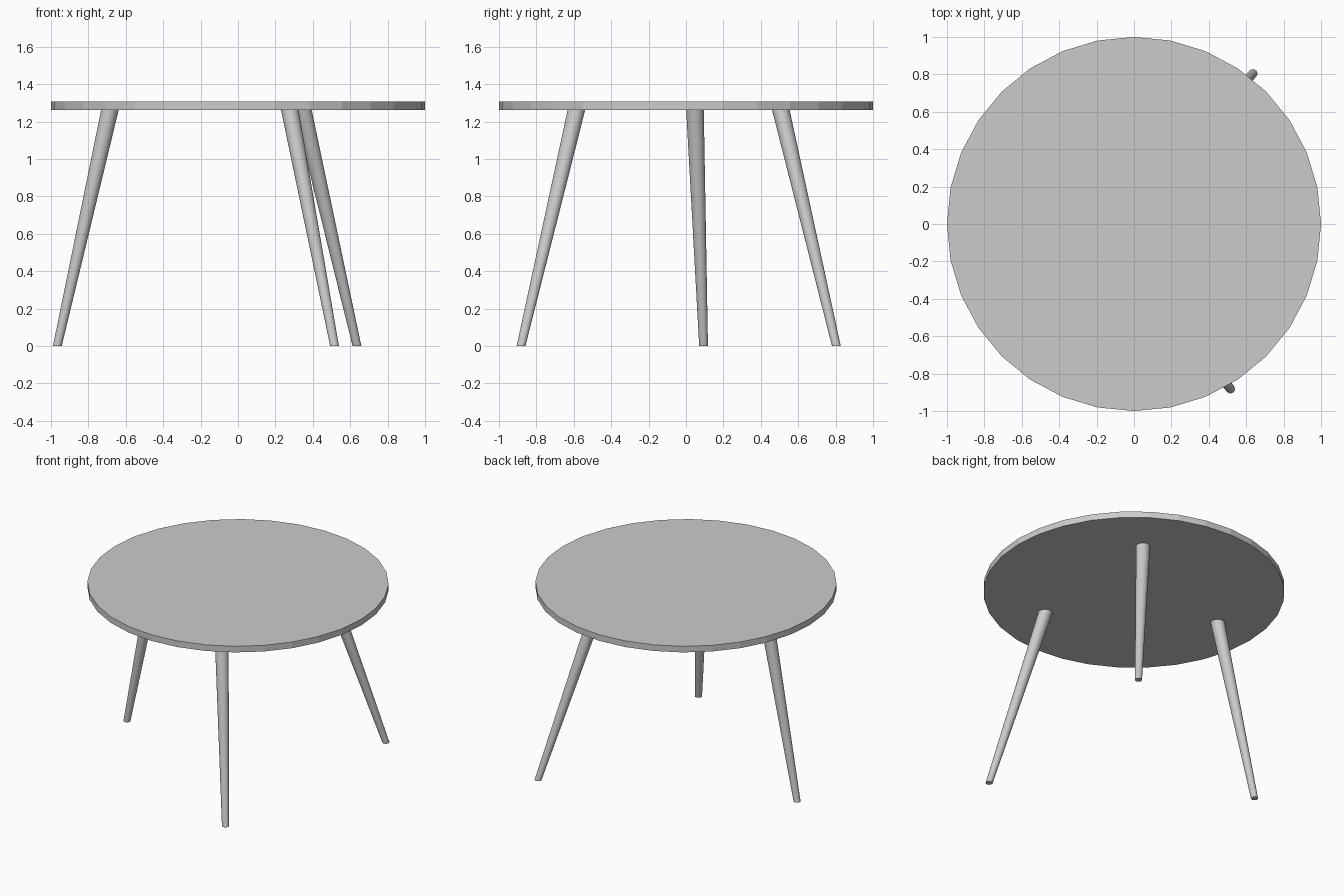
import bpy, bmesh
from mathutils import Vector
from math import cos, sin, tau

if "Cube" in bpy.data.objects:
    bpy.data.objects.remove(bpy.data.objects["Cube"])

TOP_Z, UNDER_Z = 1.307, 1.262


def lofted_disc(name, sides, bottom, r_bottom, top, r_top, smooth=False):
    """Capped tube between two level rings; it may lean and taper."""
    bm = bmesh.new()
    angles = [tau * i / sides for i in range(sides)]
    low, high = [
        [bm.verts.new(Vector(c) + Vector((r * cos(a), r * sin(a), 0))) for a in angles]
        for c, r in ((bottom, r_bottom), (top, r_top))
    ]
    bm.faces.new(low[::-1])
    bm.faces.new(high)
    for i in range(sides):
        j = (i + 1) % sides
        side = bm.faces.new((low[i], low[j], high[j], high[i]))
        side.smooth = smooth
    mesh = bpy.data.meshes.new(name)
    bm.to_mesh(mesh)
    bm.free()
    obj = bpy.data.objects.new(name, mesh)
    bpy.context.collection.objects.link(obj)
    return obj


# Round tabletop with faceted rim
lofted_disc("tabletop", 32, (0, 0, UNDER_Z), 1.0, (0, 0, TOP_Z), 1.0)

# Three splayed, tapered legs: foot position, then position under the top
legs = {
    "left_leg": ((-0.966, 0.094), (-0.685, 0.048)),
    "front_right_leg": ((0.516, -0.882), (0.277, -0.586)),
    "back_right_leg": ((0.636, 0.804), (0.347, 0.507)),
}
for name, (foot, head) in legs.items():
    lofted_disc(name, 32, (*foot, 0), 0.0235, (*head, UNDER_Z), 0.047, smooth=True)
